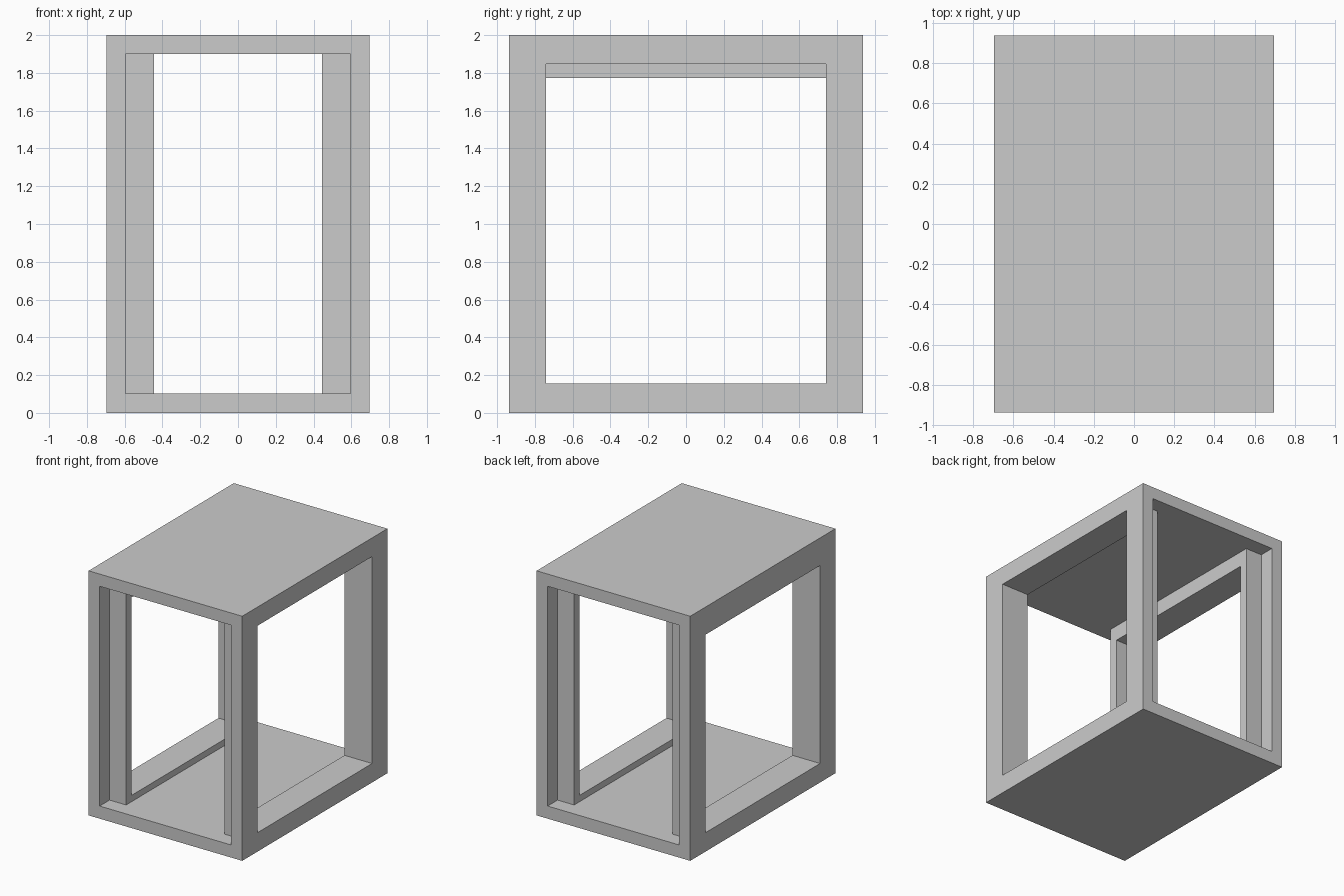
import bpy, bmesh

if "Cube" in bpy.data.objects:
    bpy.data.objects.remove(bpy.data.objects["Cube"])

HX, HY, H = 0.695, 0.938, 2.0      # half width, half depth, height
PORT_X, WALL_X = 0.595, 0.445      # end opening and inner wall half widths
STEP_Y, SIDE_Y = 0.81, 0.74        # end rebate and side opening half depths
FLOOR, CEILING = 0.103, 1.9


def prism(name, outline, z0, z1):
    """Extrude a plan outline (x, y) from z0 to z1."""
    bm = bmesh.new()
    face = bm.faces.new([bm.verts.new((x, y, z0)) for x, y in outline])
    top = bmesh.ops.extrude_face_region(bm, geom=[face])["geom"]
    bmesh.ops.translate(bm, vec=(0, 0, z1 - z0),
                        verts=[g for g in top if isinstance(g, bmesh.types.BMVert)])
    bmesh.ops.recalc_face_normals(bm, faces=bm.faces)
    mesh = bpy.data.meshes.new(name)
    bm.to_mesh(mesh)
    bm.free()
    obj = bpy.data.objects.new(name, mesh)
    bpy.context.collection.objects.link(obj)
    return obj


def rect(x0, x1, y0, y1):
    return [(x0, y0), (x1, y0), (x1, y1), (x0, y1)]


def cut(target, cutter):
    """Subtract the cutter, apply the result and remove the cutter."""
    cutter.hide_render = True
    mod = target.modifiers.new("cut", 'BOOLEAN')
    mod.operation, mod.solver, mod.object = 'DIFFERENCE', 'EXACT', cutter
    bpy.context.view_layer.objects.active = target
    bpy.ops.object.modifier_apply(modifier=mod.name)
    bpy.data.objects.remove(cutter)


# Solid outer block
frame = prism("box_frame", rect(-HX, HX, -HY, HY), 0, H)

# Front-to-back passage, wider at both ends to leave the stepped jambs
end = HY + 0.2
half = [(PORT_X, -end), (PORT_X, -STEP_Y), (WALL_X, -STEP_Y),
        (WALL_X, STEP_Y), (PORT_X, STEP_Y), (PORT_X, end)]
passage = half + [(-x, y) for x, y in reversed(half)]
cut(frame, prism("passage_cutter", passage, FLOOR, CEILING))

# Side openings: the right one is taller than the left
for side, top in ((1, 1.847), (-1, 1.774)):
    x0, x1 = sorted((side * 0.2, side * 1.0))
    cut(frame, prism("side_opening_cutter", rect(x0, x1, -SIDE_Y, SIDE_Y), 0.155, top))
